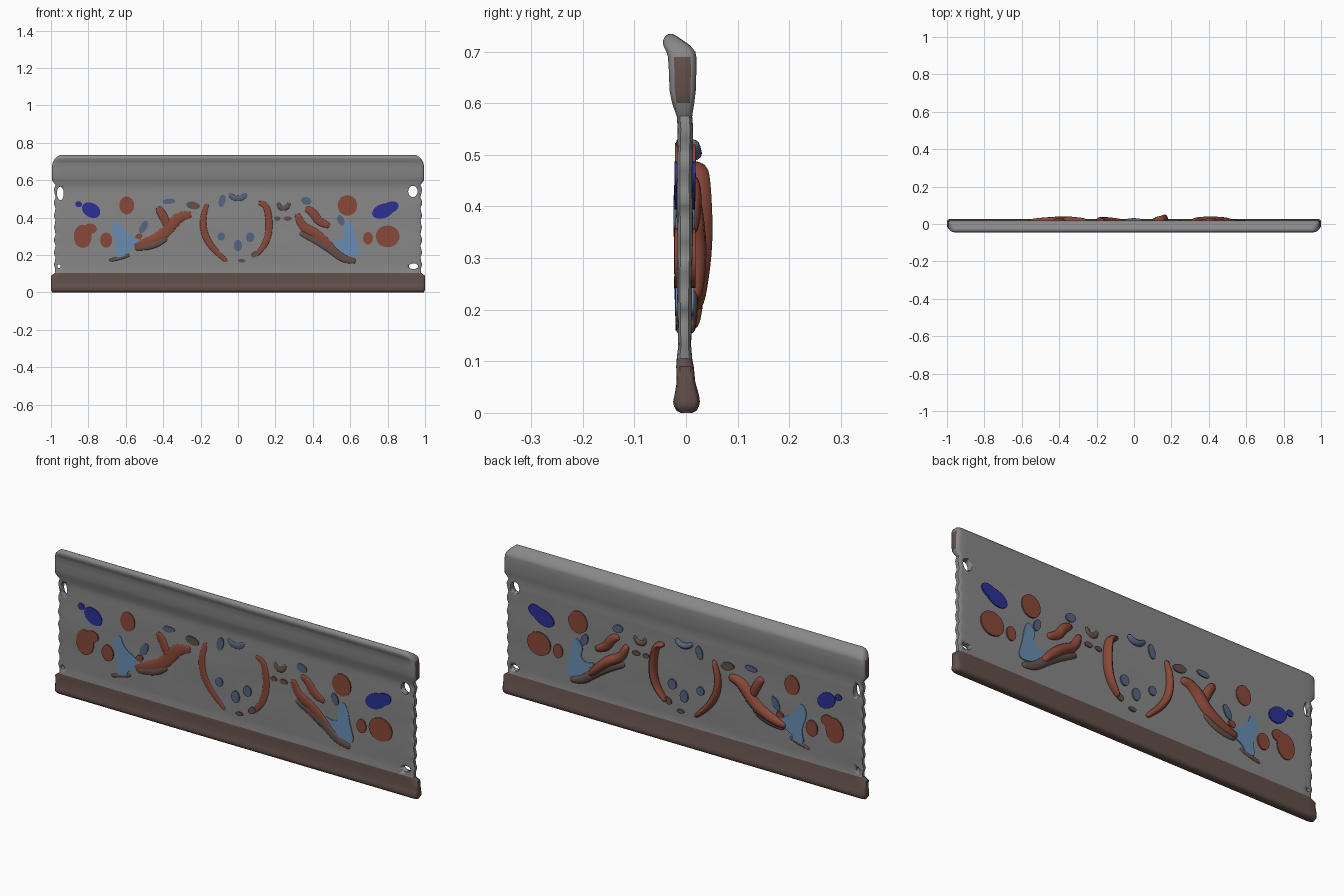
import bpy, bmesh, math
from mathutils import Vector

if "Cube" in bpy.data.objects:
    bpy.data.objects.remove(bpy.data.objects["Cube"])


def material(name, rgb):
    m = bpy.data.materials.new(name)
    m.diffuse_color = (*rgb, 1)
    m.use_nodes = True
    m.node_tree.nodes["Principled BSDF"].inputs["Base Color"].default_value = m.diffuse_color
    return m


GREY = material("stone grey", (0.25, 0.245, 0.25))
BROWN = material("dark brown", (0.125, 0.08, 0.07))
RED = material("brick red", (0.25, 0.065, 0.04))
LIGHT = material("light blue", (0.14, 0.27, 0.45))
DEEP = material("deep blue", (0.025, 0.03, 0.30))
SLATE = material("slate blue", (0.09, 0.13, 0.21))

# Cross-section of the panel: height, front y, back y
SECTION = [(0, -.010, .012), (.004, -.018, .02), (.012, -.023, .025), (.022, -.025, .027),
           (.035, -.022, .025), (.06, -.018, .018), (.09, -.019, .015), (.105, -.018, .012),
           (.13, -.015, .010), (.2, -.016, .011), (.3, -.017, .012), (.4, -.018, .012),
           (.5, -.017, .013), (.55, -.016, .014), (.575, -.018, .012), (.6, -.027, .016),
           (.625, -.032, .019), (.66, -.033, .02), (.69, -.035, .02), (.70, -.038, .018),
           (.712, -.044, .008), (.722, -.0445, -.006), (.730, -.040, -.018), (.734, -.034, -.026)]


def section(z):
    for (z0, f0, b0), (z1, f1, b1) in zip(SECTION, SECTION[1:]):
        if z <= z1:
            t = (z - z0) / (z1 - z0)
            return f0 + t * (f1 - f0), b0 + t * (b1 - b0)
    return SECTION[-1][1:]


def ripple(x, z):
    if not .13 < z < .55:
        return 0
    return .0015 * math.sin(9 * x) * math.sin(22 * z) * math.sin(math.pi * (z - .13) / .42)


def half_width(z):
    if z < .105:
        return 1.0 if z > .01 else .994
    if z < .59:
        return .98 + .005 * math.sin(z * 95)
    return .995 - (.04 * ((z - .66) / .074) ** 3 if z > .66 else 0)


def finish(bm, name, mats):
    bmesh.ops.recalc_face_normals(bm, faces=bm.faces)
    me = bpy.data.meshes.new(name)
    bm.to_mesh(me)
    bm.free()
    for m in mats:
        me.materials.append(m)
    ob = bpy.data.objects.new(name, me)
    bpy.context.collection.objects.link(ob)
    bpy.ops.object.select_all(action='DESELECT')
    bpy.context.view_layer.objects.active = ob
    ob.select_set(True)
    bpy.ops.object.shade_smooth_by_angle(angle=math.radians(50))
    return ob


# Panel with rounded ends, brown foot rail and heavy top rail
zs = sorted({s[0] for s in SECTION} | {round(.13 + .02 * i, 3) for i in range(22)})
stations = [(-1, .6), (-.994, .88), (-.982, 1)]
stations += [(-.95 + 1.9 * i / 60, 1) for i in range(61)]
stations += [(-t, s) for t, s in reversed(stations[:3])]
bm = bmesh.new()
rings = []
for t, s in stations:
    front, back = [], []
    for z in zs:
        f, b = section(z)
        mid, x = (f + b) / 2, t * half_width(z)
        r = ripple(x, z)
        front.append(bm.verts.new((x, mid + (f - mid) * s + r, z)))
        back.append(bm.verts.new((x, mid + (b - mid) * s + r, z)))
    rings.append(front + back[::-1])
n = len(rings[0])
for a, b in zip(rings, rings[1:]):
    for i in range(n):
        j = (i + 1) % n
        bm.faces.new((a[i], a[j], b[j], b[i]))
caps = [bm.faces.new((r[i], r[i + 1], r[n - 2 - i], r[n - 1 - i]))
        for r in (rings[0], rings[-1]) for i in range(len(zs) - 1)]
for f in bm.faces:
    z = f.calc_center_median().z
    if z < .105 or (f in caps and .6 < z < .69):
        f.material_index = 1
panel = finish(bm, "panel", [GREY, BROWN])

# Fixing holes near the ends
bm = bmesh.new()
for x, z, rx, rz in [(-.95, .53, .018, .036), (.935, .54, .025, .03),
                     (-.957, .14, .009, .01), (.938, .14, .025, .015)]:
    pts = [(x + rx * math.cos(k * math.tau / 20), z + rz * math.sin(k * math.tau / 20)) for k in range(20)]
    f = bm.faces.new([bm.verts.new((u, -.1, v)) for u, v in pts])
    out = bmesh.ops.extrude_face_region(bm, geom=[f])["geom"]
    bmesh.ops.translate(bm, vec=(0, .2, 0), verts=[v for v in out if isinstance(v, bmesh.types.BMVert)])
cutter = finish(bm, "hole_cutter", [GREY])
cutter.hide_render = True
mod = panel.modifiers.new("holes", 'BOOLEAN')
mod.object, mod.operation, mod.solver = cutter, 'DIFFERENCE', 'EXACT'
bpy.context.view_layer.objects.active = panel
bpy.ops.object.modifier_apply(modifier="holes")
bpy.data.objects.remove(cutter)


def smooth(pts, closed, times=2):
    for _ in range(times):
        pairs = list(zip(pts, pts[1:] + pts[:1])) if closed else list(zip(pts, pts[1:]))
        new = [p for a, b in pairs for p in
               ((a[0] * .75 + b[0] * .25, a[1] * .75 + b[1] * .25),
                (a[0] * .25 + b[0] * .75, a[1] * .25 + b[1] * .75))]
        pts = new if closed else [pts[0]] + new + [pts[-1]]
    return pts


def surface(x, z, side):
    return section(z)[0 if side < 0 else 1] + ripple(x, z)


def plate(bm, outline, side, h):
    # Thin flat patch standing a little proud of the panel
    y = sum(surface(x, z, side) for x, z in outline) / len(outline)
    low = [bm.verts.new((x, y - side * .004, z)) for x, z in outline]
    top = [bm.verts.new((x, y + side * h, z)) for x, z in outline]
    bm.faces.new(low)
    bm.faces.new(top)
    for i in range(len(low)):
        j = (i + 1) % len(low)
        bm.faces.new((low[i], low[j], top[j], top[i]))


def ridge(bm, path, width, side, h):
    # Rounded raised band along a path, tapering at both ends
    path = smooth(path, False)
    loops, m = [], len(path) - 1
    for i, (x, z) in enumerate(path):
        a, b = path[max(i - 1, 0)], path[min(i + 1, m)]
        d = Vector((b[0] - a[0], b[1] - a[1])).normalized()
        taper = .25 + .75 * math.sin(math.pi * i / m) ** .6
        loop = []
        for k in range(12):
            c, s = math.cos(k * math.tau / 12), math.sin(k * math.tau / 12)
            w = width / 2 * taper * c
            up = s * (h * taper if s > 0 else min(h, .006))
            loop.append(bm.verts.new((x - d.y * w, surface(x, z, side) + side * up, z + d.x * w)))
        loops.append(loop)
    for a, b in zip(loops, loops[1:]):
        for k in range(12):
            bm.faces.new((a[k], a[(k + 1) % 12], b[(k + 1) % 12], b[k]))
    bm.faces.new(loops[0])
    bm.faces.new(loops[-1])


# Oval patches: x, z, half width, half height, tilt in degrees
OVALS = {
    "red_flower": (RED, [(-.595, .465, .04, .048, 0), (.585, .465, .052, .055, 0), (-.83, .30, .048, .062, 0),
                         (-.79, .34, .035, .028, 0), (.80, .30, .064, .058, 0), (-.705, .28, .032, .04, 0),
                         (.695, .29, .026, .034, 0), (-.53, .30, .02, .015, 20)]),
    "deep_blue_flower": (DEEP, [(-.785, .44, .052, .038, -30), (-.852, .472, .018, .016, 0),
                                (.775, .435, .06, .038, 20), (.815, .455, .045, .03, 20)]),
    "slate_leaf": (SLATE, [(-.505, .35, .018, .036, -30), (-.37, .487, .034, .014, 5), (.365, .49, .028, .02, -15),
                           (-.085, .49, .018, .034, -15), (.55, .385, .018, .03, 20), (-.09, .30, .02, .022, 0),
                           (0, .25, .022, .03, 0), (.065, .295, .023, .026, 0)]),
    "brown_leaf": (BROWN, [(-.24, .465, .037, .02, -10), (.21, .395, .018, .012, 0), (.265, .395, .022, .012, 0),
                           (.09, .205, .022, .016, 30), (.02, .17, .02, .01, 0)]),
}
# Light blue birds
BIRDS = [[(-.67, .37), (-.635, .39), (-.62, .335), (-.555, .295), (-.515, .285), (-.535, .245), (-.59, .225),
          (-.605, .19), (-.665, .185), (-.645, .255), (-.675, .325)],
         [(.485, .29), (.545, .27), (.575, .30), (.555, .34), (.595, .39), (.62, .35), (.63, .285),
          (.66, .185), (.57, .195), (.53, .245)]]
# Bands: path, width, front height, back height
BANDS = {
    "red_scroll": (RED, [
        ([(-.165, .475), (-.19, .39), (-.18, .31), (-.14, .24), (-.06, .165)], .036, .005, .026),
        ([(.11, .48), (.155, .465), (.17, .36), (.155, .27), (.10, .20)], .036, .005, .038),
        ([(-.56, .25), (-.475, .27), (-.39, .315), (-.34, .38), (-.30, .41), (-.25, .415)], .06, .006, .028),
        ([(-.43, .455), (-.40, .41), (-.37, .34)], .045, .006, .018),
        ([(.315, .42), (.345, .35), (.41, .32), (.47, .27), (.52, .22)], .05, .006, .028),
        ([(.36, .45), (.40, .43), (.43, .38), (.49, .355)], .045, .006, .018)]),
    "brown_stem": (BROWN, [
        ([(-.55, .235), (-.45, .25), (-.38, .29)], .035, .006, .012),
        ([(-.69, .17), (-.63, .185), (-.58, .20)], .02, .004, .006),
        ([(.33, .32), (.42, .28), (.50, .23), (.56, .18), (.63, .165)], .045, .006, .012),
        ([(.215, .48), (.225, .45), (.26, .45), (.275, .48)], .026, .004, .008)]),
    "slate_arch": (SLATE, [([(-.045, .525), (-.02, .503), (.02, .503), (.045, .525)], .03, .004, .018)]),
}

for label, side, h in (("front", -1, .004), ("back", 1, .005)):
    for name, (mat, ovals) in OVALS.items():
        bm = bmesh.new()
        for i, (x, z, rx, rz, tilt) in enumerate(ovals):
            c, s = math.cos(math.radians(tilt)), math.sin(math.radians(tilt))
            pts = []
            for k in range(24):
                u, v = rx * math.cos(k * math.tau / 24), rz * math.sin(k * math.tau / 24)
                pts.append((x + u * c - v * s, z + u * s + v * c))
            plate(bm, pts, side, h + .0003 * i)
        finish(bm, f"{name}_{label}", [mat])
    bm = bmesh.new()
    for bird in BIRDS:
        plate(bm, smooth(bird, True), side, h - .001)
    finish(bm, f"light_blue_bird_{label}", [LIGHT])
    for name, (mat, bands) in BANDS.items():
        bm = bmesh.new()
        for path, width, front_h, back_h in bands:
            ridge(bm, path, width, side, front_h if side < 0 else back_h)
        finish(bm, f"{name}_{label}", [mat])
